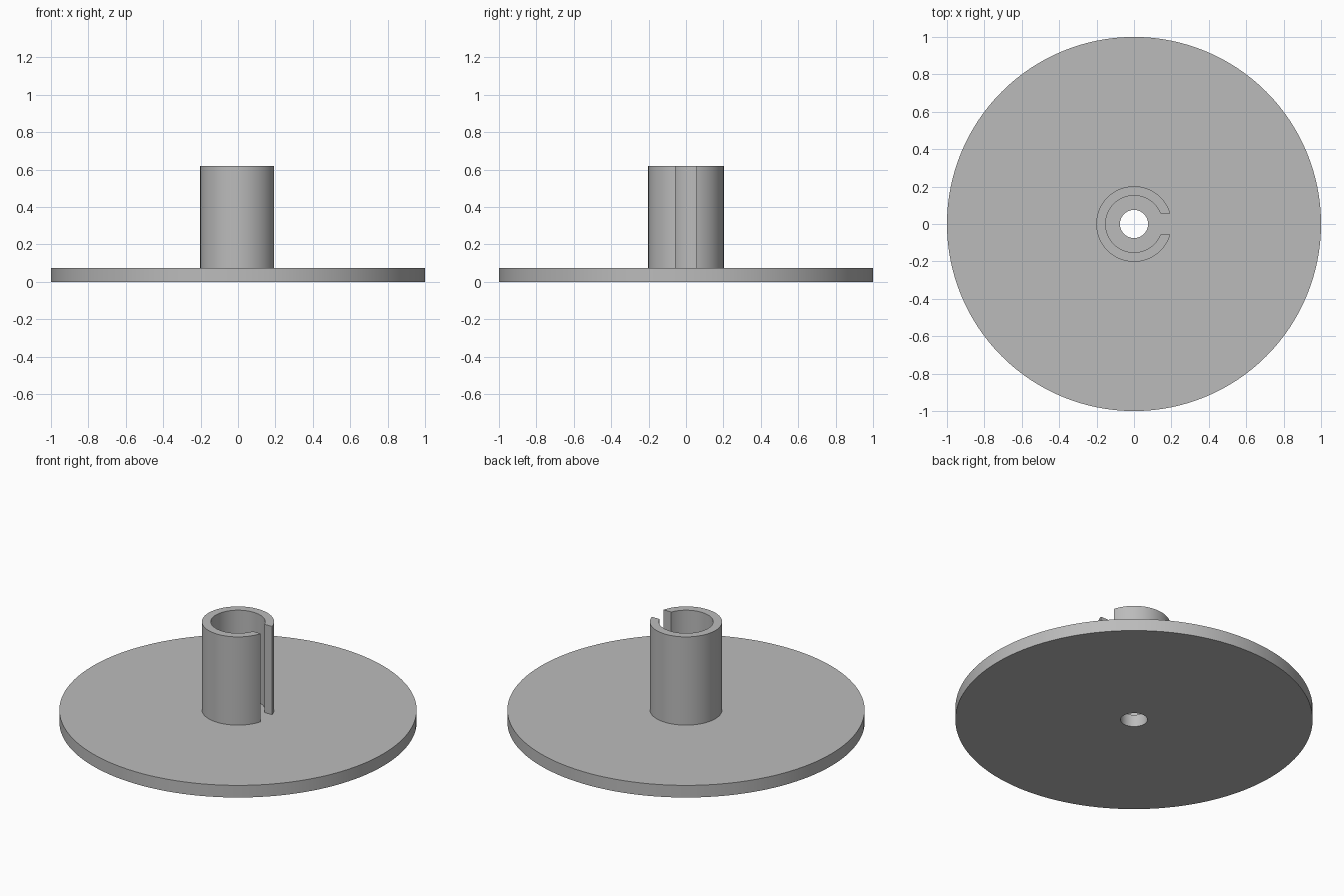
import bpy, bmesh, math

if "Cube" in bpy.data.objects:
    bpy.data.objects.remove(bpy.data.objects["Cube"])

grey = bpy.data.materials.new("plain grey")
grey.diffuse_color = (0.5, 0.5, 0.5, 1)
grey.use_nodes = True
grey.node_tree.nodes["Principled BSDF"].inputs["Base Color"].default_value = grey.diffuse_color


def ring(name, r_in, r_out, z0, z1, steps, slot=0.0):
    """Flat-ended ring; slot is the half width of a parallel gap facing +x."""
    bm = bmesh.new()
    count = steps + 1 if slot else steps
    rows = []
    for i in range(count):
        row = []
        for r, z in ((r_in, z0), (r_out, z0), (r_out, z1), (r_in, z1)):
            start = math.asin(slot / r)
            a = start + (2 * math.pi - 2 * start) * i / steps
            row.append(bm.verts.new((r * math.cos(a), r * math.sin(a), z)))
        rows.append(row)
    for i in range(steps):
        a, b = rows[i], rows[(i + 1) % count]
        for k in range(4):
            n = (k + 1) % 4
            bm.faces.new((a[k], a[n], b[n], b[k]))
    if slot:  # walls of the gap
        bm.faces.new(rows[0])
        bm.faces.new(rows[-1])
    bmesh.ops.recalc_face_normals(bm, faces=bm.faces)
    mesh = bpy.data.meshes.new(name)
    bm.to_mesh(mesh)
    bm.free()
    mesh.materials.append(grey)
    ob = bpy.data.objects.new(name, mesh)
    bpy.context.collection.objects.link(ob)
    bpy.ops.object.select_all(action='DESELECT')
    ob.select_set(True)
    bpy.context.view_layer.objects.active = ob
    bpy.ops.object.shade_smooth_by_angle(angle=math.radians(30))
    return ob


# Wide base disc with a small centre hole
ring("base_disc", 0.075, 1.0, 0.0, 0.075, 128)

# Upright tube, split along its +x side
ring("slotted_tube", 0.152, 0.202, 0.075, 0.62, 96, slot=0.057)
